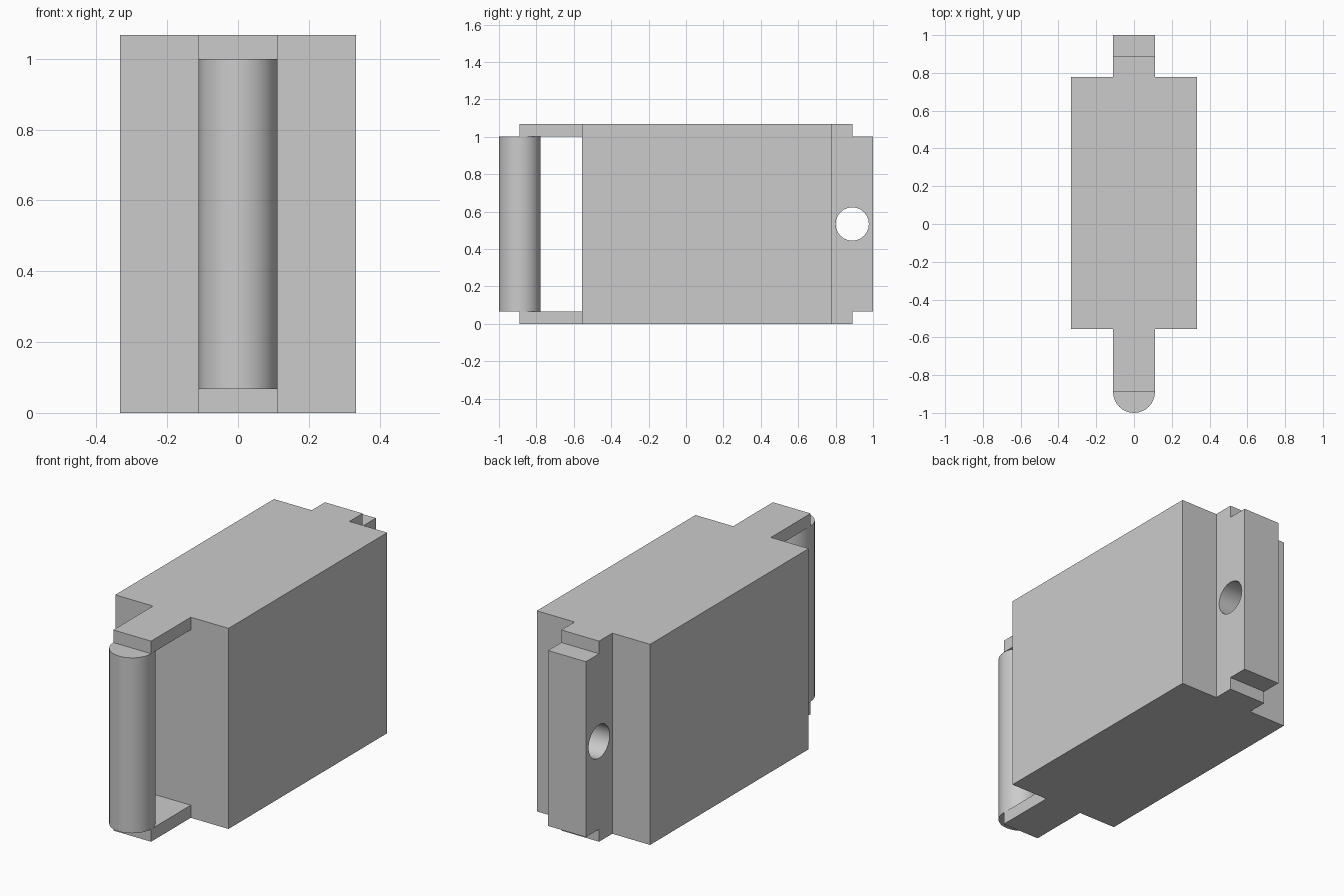
import bpy
import bmesh
import math
from mathutils import Matrix

cube = bpy.data.objects.get("Cube")
if cube:
    bpy.data.objects.remove(cube, do_unlink=True)

U = 1 / 9            # half thickness of the tongue, arms and pin
H = 1.067            # full height
LIP = 0.067          # thickness of the arms and depth of the notches

grey = bpy.data.materials.new("plain grey")
grey.use_nodes = True
colour = (0.6, 0.6, 0.6, 1)
grey.diffuse_color = colour
grey.node_tree.nodes["Principled BSDF"].inputs["Base Color"].default_value = colour


def add_object(name, bm):
    bmesh.ops.recalc_face_normals(bm, faces=bm.faces)
    mesh = bpy.data.meshes.new(name)
    bm.to_mesh(mesh)
    bm.free()
    mesh.materials.append(grey)
    obj = bpy.data.objects.new(name, mesh)
    bpy.context.collection.objects.link(obj)
    return obj


def box(name, y0, y1, z0, z1, width):
    bm = bmesh.new()
    place = Matrix.Translation((0, (y0 + y1) / 2, (z0 + z1) / 2))
    size = Matrix.Diagonal((width, y1 - y0, z1 - z0, 1))
    bmesh.ops.create_cube(bm, size=1, matrix=place @ size)
    return add_object(name, bm)


def cylinder(name, radius, depth, sides, matrix):
    bm = bmesh.new()
    bmesh.ops.create_cone(bm, cap_ends=True, segments=sides, radius1=radius,
                          radius2=radius, depth=depth, matrix=matrix)
    return add_object(name, bm)


def smooth(obj):
    bpy.ops.object.select_all(action="DESELECT")
    obj.select_set(True)
    bpy.context.view_layer.objects.active = obj
    bpy.ops.object.shade_smooth_by_angle(angle=math.radians(35))


# Body with front and back tongues: plan outline extruded upwards
half = [(U, -8 * U), (U, -5 * U), (3 * U, -5 * U),
        (3 * U, 7 * U), (U, 7 * U), (U, 9 * U)]
outline = half + [(-x, y) for x, y in reversed(half)]
bm = bmesh.new()
plan = bm.faces.new([bm.verts.new((x, y, 0)) for x, y in outline])
top = bmesh.ops.extrude_face_region(bm, geom=[plan])["geom"]
bmesh.ops.translate(bm, vec=(0, 0, H),
                    verts=[v for v in top if isinstance(v, bmesh.types.BMVert)])
body = add_object("body", bm)

# Cutters: pin gap between the arms, notches on the back tongue, round hole
cutters = [
    box("pin_gap_cutter", -1.2, -5 * U, LIP, H - LIP, 1),
    box("lower_notch_cutter", 8 * U, 1.2, -0.2, LIP, 1),
    box("upper_notch_cutter", 8 * U, 1.2, H - LIP, H + 0.2, 1),
    cylinder("hole_cutter", 0.089, 1, 24,
             Matrix.Translation((0, 8 * U, H / 2)) @ Matrix.Rotation(math.pi / 2, 4, "Y")),
]
for cutter in cutters:
    cut = body.modifiers.new(cutter.name, "BOOLEAN")
    cut.operation = "DIFFERENCE"
    cut.solver = "EXACT"
    cut.object = cutter
    bpy.context.view_layer.objects.active = body
    bpy.ops.object.modifier_apply(modifier=cut.name)
    bpy.data.objects.remove(cutter, do_unlink=True)
smooth(body)

# Hinge pin held between the two arms
pin = cylinder("hinge_pin", U, H - 2 * LIP, 32,
               Matrix.Translation((0, -8 * U, H / 2)))
smooth(pin)
